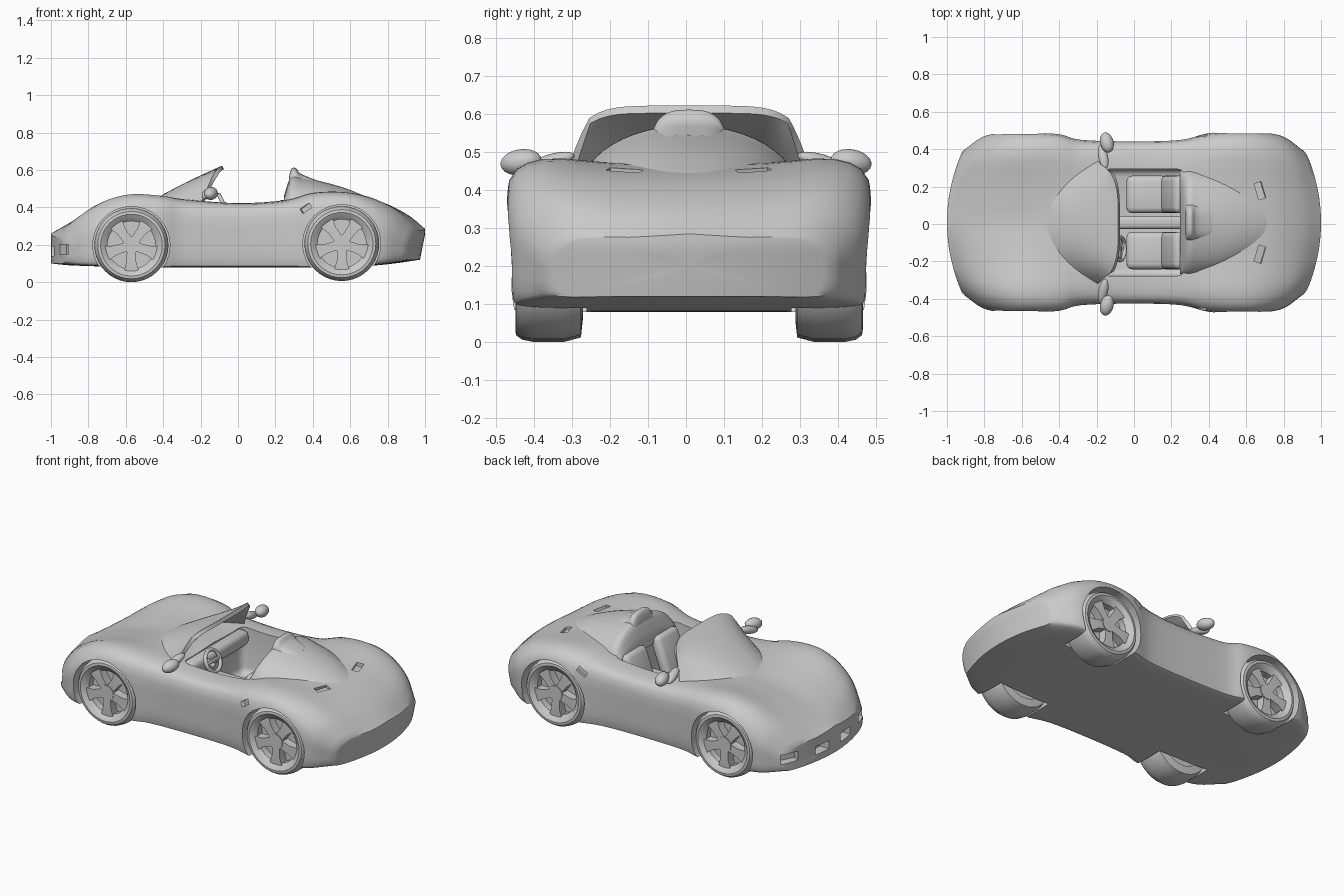
import bpy, bmesh
from math import pi, sin, cos, radians
from mathutils import Vector, Matrix

if "Cube" in bpy.data.objects:
    bpy.data.objects.remove(bpy.data.objects["Cube"])


def curve(pts, n):
    """Catmull-Rom interpolation of a list of tuples, n steps per span."""
    p = [Vector(q) for q in pts]
    p = [2 * p[0] - p[1]] + p + [2 * p[-1] - p[-2]]
    out = []
    for i in range(1, len(p) - 2):
        a, b, c, d = p[i - 1:i + 3]
        for k in range(n):
            t = k / n
            out.append(0.5 * (2 * b + (c - a) * t + (2 * a - 5 * b + 4 * c - d) * t * t
                              + (3 * b - a - 3 * c + d) * t ** 3))
    return out + [p[-2]]


def smooth(ob, angle=38):
    bpy.ops.object.select_all(action='DESELECT')
    ob.select_set(True)
    bpy.context.view_layer.objects.active = ob
    bpy.ops.object.shade_smooth_by_angle(angle=radians(angle))
    return ob


def apply_mods(ob):
    bpy.context.view_layer.objects.active = ob
    for m in list(ob.modifiers):
        bpy.ops.object.modifier_apply(modifier=m.name)


def loft(name, rings, closed_ring=True, caps=True, loop=False):
    """Skin a list of equal-length point rings."""
    bm = bmesh.new()
    vs = [[bm.verts.new(p) for p in r] for r in rings]
    n = len(vs[0])
    for i in range(len(vs) if loop else len(vs) - 1):
        a, b = vs[i], vs[(i + 1) % len(vs)]
        for j in range(n if closed_ring else n - 1):
            k = (j + 1) % n
            bm.faces.new((a[j], a[k], b[k], b[j]))
    if caps:
        bm.faces.new(vs[0])
        bm.faces.new(vs[-1])
    bmesh.ops.recalc_face_normals(bm, faces=bm.faces)
    me = bpy.data.meshes.new(name)
    bm.to_mesh(me)
    bm.free()
    ob = bpy.data.objects.new(name, me)
    bpy.context.collection.objects.link(ob)
    return ob


def box(name, loc, size, rot=(0, 0, 0), bevel=0.0):
    bpy.ops.mesh.primitive_cube_add(size=1, location=loc, rotation=rot)
    ob = bpy.context.object
    ob.name, ob.scale = name, size
    bpy.ops.object.transform_apply(location=False, rotation=False, scale=True)
    if bevel:
        m = ob.modifiers.new("bevel", 'BEVEL')
        m.width, m.segments = bevel, 3
        apply_mods(ob)
        smooth(ob)
    return ob


def blob(name, loc, size, rot=(0, 0, 0)):
    bpy.ops.mesh.primitive_uv_sphere_add(segments=20, ring_count=12, radius=1, location=loc, rotation=rot)
    ob = bpy.context.object
    ob.name, ob.scale = name, size
    return smooth(ob, 60)


# Body stations: x, half width, bottom, shoulder, fender top, centre height
stations = [(-1.0, .38, .10, .19, .235, .26), (-.9, .455, .09, .28, .345, .315),
            (-.75, .478, .085, .36, .43, .38), (-.57, .48, .08, .41, .47, .42),
            (-.4, .47, .08, .41, .46, .44), (-.28, .44, .08, .39, .44, .44),
            (0, .432, .08, .385, .42, .43), (.25, .44, .08, .395, .435, .45),
            (.4, .476, .08, .415, .475, .47), (.57, .481, .08, .425, .48, .465),
            (.75, .478, .09, .385, .445, .435), (.9, .455, .105, .31, .375, .365),
            (1.0, .38, .12, .23, .275, .285)]


def section(st, s=1.0):
    """Bowed body cross-section, shrunk by s to close the ends."""
    x, w, zb, zs, zf, zc = st
    half = curve([(0, zb), (.5 * w, zb), (.9 * w, zb), (.985 * w, zb + .022), (w, (zb + zs) / 2),
                  (.985 * w, zs), (.8 * w, zf), (.42 * w, (zf + zc) / 2 - .004), (0, zc)], 3)
    ring = half + [Vector((-p.x, p.y)) for p in half[-2:0:-1]]
    mid = (zb + zc) / 2
    t = min(1, max(0, (abs(x) - .6) / .4))
    sign = 1 if x > 0 else -1
    rake = .2 * t * t if x > 0 else 0          # tail tucks in below its lip
    out = []
    for p in ring:
        y, z = p.x * s, mid + (p.y - mid) * s
        out.append((x - sign * .1 * t * (y / .42) ** 2 - rake * max(0, zc - .03 - z), y, z))
    return out


shrink = [.05, .3, .55, .8, .93]
rings = [section(stations[0], s) for s in shrink]
rings += [section(st) for st in curve(stations, 4)]
rings += [section(stations[-1], s) for s in reversed(shrink)]
body = loft("body", rings)

# Openings: cockpit, wheel arches, nose intakes, side scoops, deck vents
axles = [(-.57, .198, .198), (.555, .206, .2)]
cutters = [box("cockpit_cutter", (.05, 0, .45), (.45, .57, .6), bevel=.04)]
for side in (-1, 1):
    for x, z, r in axles:
        bpy.ops.mesh.primitive_cylinder_add(vertices=48, radius=r + .008, depth=.34,
                                            location=(x, side * .44, z), rotation=(pi / 2, 0, 0))
        cutters.append(bpy.context.object)
    cutters.append(box("nose_cutter", (-.98, side * .11, .165), (.09, .11, .05)))
    cutters.append(box("lamp_cutter", (-.925, side * .335, .175), (.08, .11, .055), (0, 0, side * -.5)))
    cutters.append(box("scoop_cutter", (.36, side * .475, .395), (.06, .06, .03), (0, -.6, side * .3)))
    cutters.append(box("vent_cutter", (.675, side * .17, .46), (.04, .09, .05), (0, .2, side * .3)))
for c in cutters:
    c.hide_render = True
    m = body.modifiers.new("cut", 'BOOLEAN')
    m.operation, m.solver, m.object = 'DIFFERENCE', 'EXACT', c
apply_mods(body)
for c in cutters:
    bpy.data.objects.remove(c)
smooth(body)

# Rear deck hump behind the cockpit: x, half width, top height
hump = []
for x, w, zt in curve([(.245, .275, .46), (.285, .285, .565), (.35, .28, .56), (.46, .255, .535),
                       (.58, .2, .50), (.7, .13, .45), (.8, .06, .40)], 4):
    zb = min(.40, zt - .03)
    hump.append([(x, w * cos(a), zb + (zt - zb) * sin(a)) for a in [pi * i / 24 for i in range(25)]])
smooth(loft("rear_deck", hump))

# Head fairing on the hump: x, half width, top height
fairing = []
for x, w, zt in curve([(.272, .085, .56), (.285, .1, .605), (.31, .1, .61), (.335, .1, .58), (.42, .09, .545)], 3):
    fairing.append([(x, w * (1 if cos(a) > 0 else -1) * abs(cos(a)) ** .7, .5 + (zt - .5) * sin(a) ** .7)
                    for a in [pi * i / 20 for i in range(20)] + [pi - 1e-6]])
smooth(loft("head_fairing", fairing), 50)

# Wraparound windscreen
rows = []
for j in range(7):
    v = j / 6
    row = []
    for i in range(25):
        t = i / 12 - 1
        base = Vector((-.46 + .27 * abs(t) ** 2.4, .32 * t, .425))
        top = Vector((-.08 - .035 * t ** 4, .262 * t, .613 - .03 * t ** 6))
        p = base.lerp(top, v)
        p.z += .006 * sin(pi * v)
        row.append(p)
    rows.append(row)
screen = loft("windscreen", rows, closed_ring=False, caps=False)
m = screen.modifiers.new("thickness", 'SOLIDIFY')
m.thickness, m.offset = .022, 0
apply_mods(screen)
smooth(screen)

# Door mirrors
for side in (-1, 1):
    blob("mirror", (-.145, side * .435, .474), (.036, .056, .034), (side * -.15, 0, side * .25))
    blob("mirror_stalk", (-.165, side * .36, .472), (.026, .07, .022), (side * -.3, 0, side * .2))

# Cockpit furniture
for side in (-1, 1):
    box("seat_cushion", (.07, side * .15, .2), (.22, .2, .09), (0, -.12, 0), .03)
    box("seat_back", (.205, side * .15, .31), (.07, .2, .27), (0, .35, 0), .03)
box("centre_tunnel", (.05, 0, .2), (.44, .07, .14), bevel=.02)
box("dashboard", (-.165, 0, .38), (.1, .55, .09), bevel=.03)
bpy.ops.mesh.primitive_torus_add(major_radius=.062, minor_radius=.011, major_segments=24, minor_segments=8,
                                 location=(-.075, -.14, .41), rotation=(0, radians(65), 0))
bpy.context.object.name = "steering_wheel"
smooth(bpy.context.object, 60)
box("steering_column", (-.105, -.14, .395), (.09, .025, .025), (0, .4, 0), .008)
box("steering_spoke", (-.075, -.14, .41), (.012, .12, .02), (0, -.4, 0), .004)

# Wheels: rounded tyre, recessed disc, hub and five flared spokes
tyre = [(.128, .43), (.145, .446), (.165, .458), (.18, .456), (.192, .44), (.198, .41), (.198, .33),
        (.186, .285), (.14, .28), (.128, .36)]
for side in (-1, 1):
    for x, z, r in axles:
        k = r / .198
        steps = [2 * pi * i / 40 for i in range(40)]
        smooth(loft("tyre", [[(x + k * pr * cos(a), side * py, z + k * pr * sin(a)) for pr, py in tyre]
                             for a in steps], caps=False, loop=True))
        for name, rad, depth, y in (("brake_disc", .14, .06, .36), ("hub", .045, .07, .41)):
            bpy.ops.mesh.primitive_cylinder_add(vertices=30, radius=rad, depth=depth,
                                                location=(x, side * y, z), rotation=(pi / 2, 0, 0))
            bpy.context.object.name = name
            smooth(bpy.context.object)
        for i in range(5):
            rot = Matrix.Rotation(2 * pi * i / 5 + pi / 2, 3, 'Y')
            ends = []
            for d, w, y in ((.02, .024, .44), (.09, .026, .442), (.138, .04, .44)):
                ring = [(d, y, -w), (d, y, w), (d, y - .05, w), (d, y - .05, -w)]
                ends.append([Vector((x, 0, z)) + rot @ Vector((a, side * b, c)) for a, b, c in ring])
            smooth(loft("wheel_spoke", ends))

# The body sits slightly to one side of the mirror-to-mirror centre
for ob in bpy.data.objects:
    if not ob.name.startswith("mirror"):
        ob.location.y += .008
